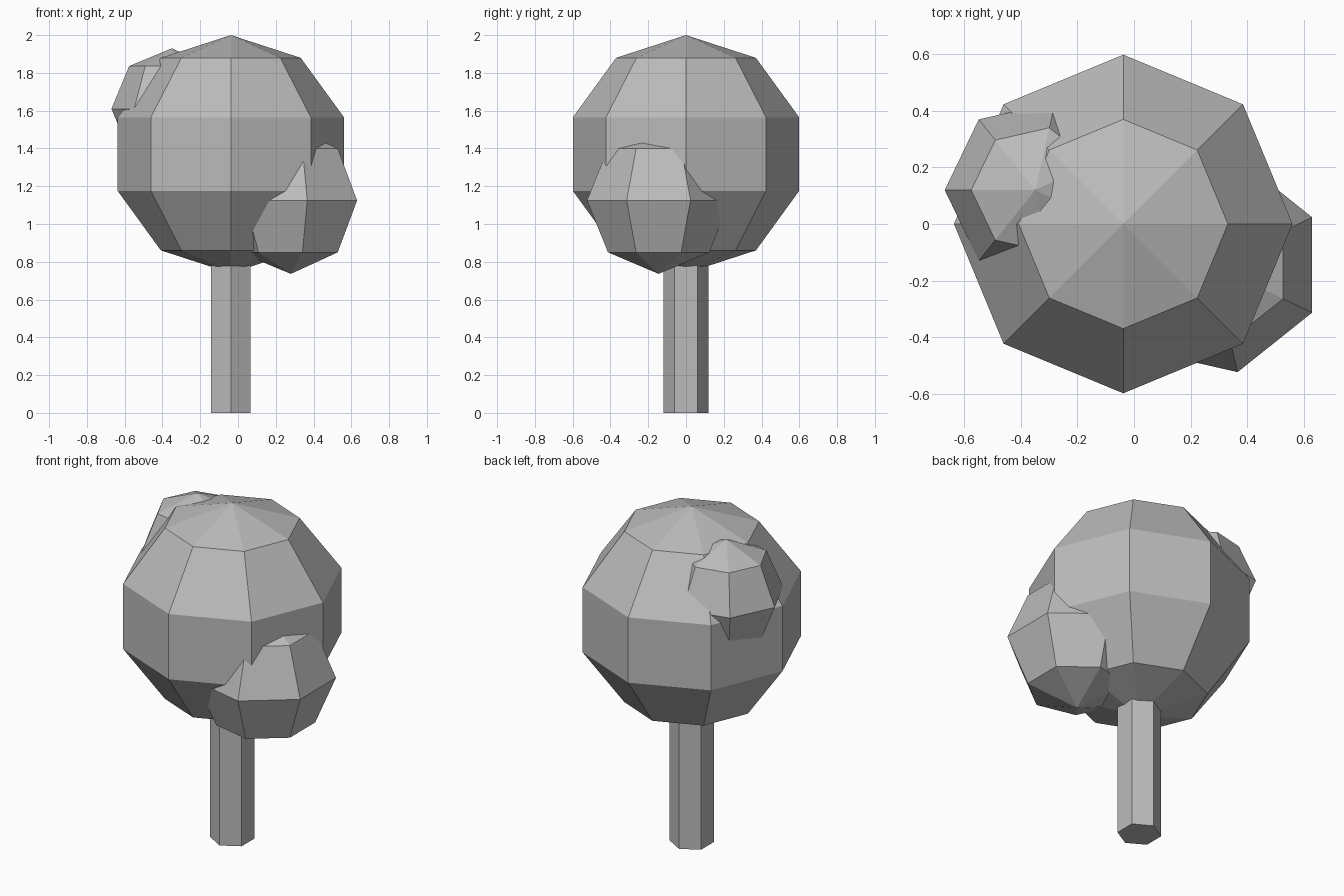
import bpy
import math

cube = bpy.data.objects.get("Cube")
if cube:
    bpy.data.objects.remove(cube, do_unlink=True)

# One plain material for the whole tree
grey = bpy.data.materials.new("plain_grey")
grey.use_nodes = True
colour = (0.5, 0.5, 0.5, 1)
grey.diffuse_color = colour
grey.node_tree.nodes["Principled BSDF"].inputs["Base Color"].default_value = colour


def finish(name):
    ob = bpy.context.object
    ob.name = name
    ob.data.name = name
    ob.data.materials.append(grey)
    bpy.ops.object.shade_flat()


def foliage(name, centre, radius, segments, rings, turn=0):
    """Low-poly ball of leaves, with its first corner turned by some degrees."""
    bpy.ops.mesh.primitive_uv_sphere_add(
        segments=segments, ring_count=rings, radius=radius,
        location=centre, rotation=(0, 0, math.radians(turn)))
    finish(name)


# Trunk: hexagonal post running up into the crown
trunk_height = 0.95
bpy.ops.mesh.primitive_cylinder_add(
    vertices=6, radius=0.12, depth=trunk_height,
    location=(-0.038, 0, trunk_height / 2))
finish("trunk")

# Crown and the two smaller clumps growing out of it
foliage("crown", (-0.038, 0, 1.37), 0.63, 8, 5)
foliage("lower_clump", (0.28, -0.145, 1.125), 0.389, 7, 4, turn=90)
foliage("upper_clump", (-0.35, 0.12, 1.61), 0.32, 7, 4, turn=90)
